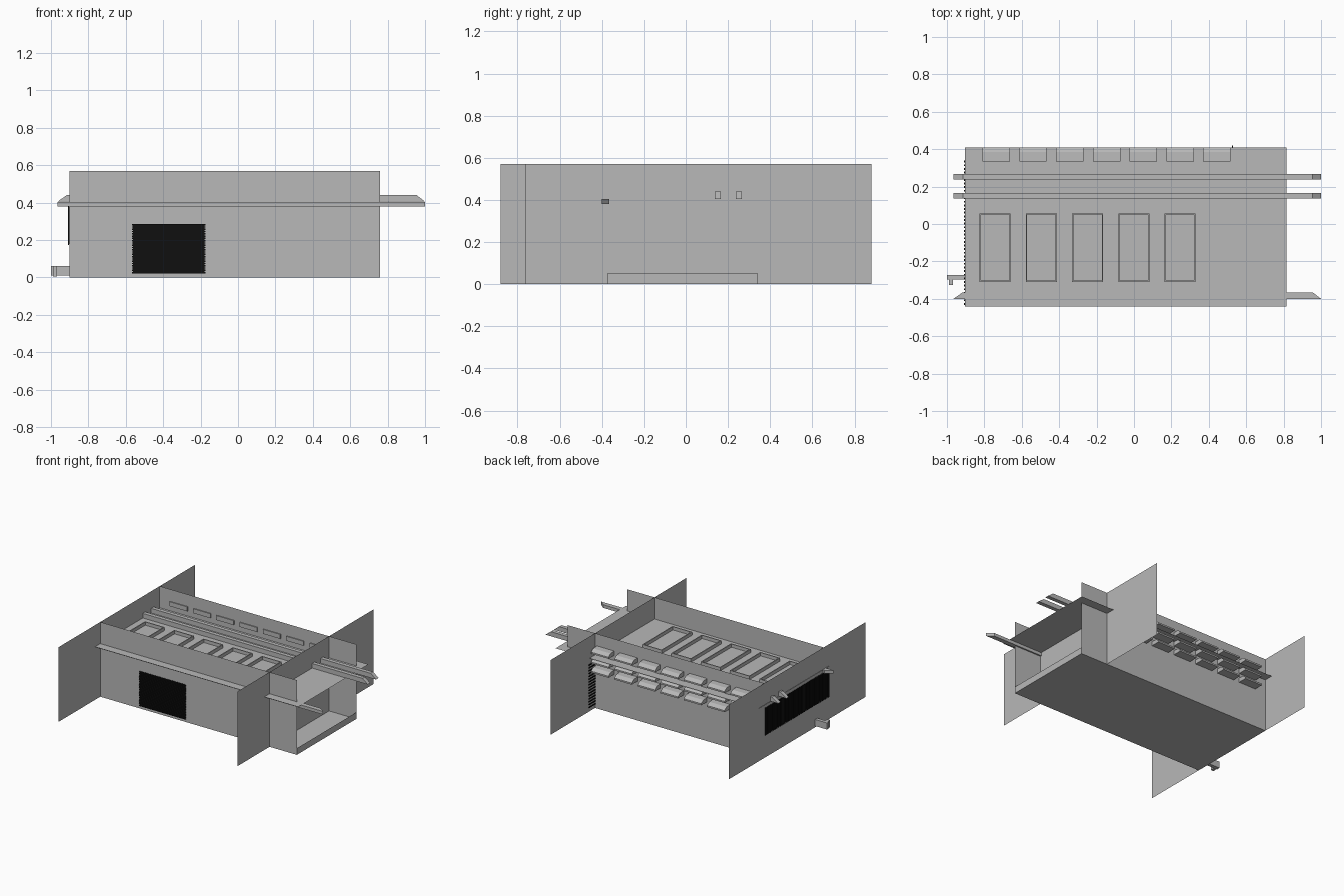
import bpy
import bmesh

cube = bpy.data.objects.get("Cube")
if cube:
    bpy.data.objects.remove(cube, do_unlink=True)


def material(name, value):
    mat = bpy.data.materials.new(name)
    mat.use_nodes = True
    color = (value, value, value, 1)
    mat.diffuse_color = color
    mat.node_tree.nodes["Principled BSDF"].inputs["Base Color"].default_value = color
    return mat


GREY = material("plain grey", 0.48)
BLACK = material("grille black", 0.005)

# Overall layout
LEFT, RIGHT, PARTITION = -0.9, 0.76, 0.53
FRONT, BACK = -0.376, 0.341
TOP, ROOF = 0.57, 0.405


def finish(name, bm, mat):
    mesh = bpy.data.meshes.new(name)
    bm.to_mesh(mesh)
    bm.free()
    mesh.materials.append(mat)
    obj = bpy.data.objects.new(name, mesh)
    bpy.context.collection.objects.link(obj)
    return obj


def add_box(bm, x, y, z):
    """Box from three (low, high) ranges."""
    verts = bmesh.ops.create_cube(bm, size=1)["verts"]
    for v in verts:
        v.co = [r[0] if c < 0 else r[1] for c, r in zip(v.co, (x, y, z))]


def box(name, x, y, z, mat=GREY):
    bm = bmesh.new()
    add_box(bm, x, y, z)
    return finish(name, bm, mat)


def sheet(name, corners):
    """Single flat face."""
    bm = bmesh.new()
    bm.faces.new([bm.verts.new(c) for c in corners])
    return finish(name, bm, GREY)


def wall_x(name, x, y0, y1, top=TOP):
    sheet(name, [(x, y0, 0), (x, y1, 0), (x, y1, top), (x, y0, top)])


def wall_y(name, y):
    sheet(name, [(LEFT, y, 0), (RIGHT, y, 0), (RIGHT, y, TOP), (LEFT, y, TOP)])


def level(name, z, x0, x1, y0, y1):
    sheet(name, [(x0, y0, z), (x1, y0, z), (x1, y1, z), (x0, y1, z)])


def prism(bm, profile, place, low, high):
    """Extrude a 2D profile between two stations; place maps (a, b, t) to 3D."""
    ends = [[bm.verts.new(place(a, b, t)) for a, b in profile] for t in (low, high)]
    bm.faces.new(ends[0])
    bm.faces.new(ends[1][::-1])
    n = len(profile)
    for i in range(n):
        j = (i + 1) % n
        bm.faces.new((ends[0][j], ends[0][i], ends[1][i], ends[1][j]))
    bmesh.ops.recalc_face_normals(bm, faces=bm.faces[:])


# Wall, floor and roof sheets
wall_x("end_wall", LEFT, -0.88, 0.765)
wall_x("partition_wall", PARTITION, -0.765, 0.88)
wall_y("front_wall", FRONT)
wall_y("back_wall", BACK)
wall_x("porch_sill", RIGHT, FRONT, BACK, 0.05)
level("floor", 0, LEFT, RIGHT, FRONT, BACK)
level("roof", ROOF, LEFT - 0.003, 0.815, -0.44, 0.41)

# Long rails with chamfered ends
rail = [(-0.965, 0), (1.0, 0), (0.955, 0.035), (-0.915, 0.035)]
for i, y in enumerate((0.152, 0.252)):
    bm = bmesh.new()
    prism(bm, rail, lambda a, b, t: (a, t, ROOF + b), y - 0.015, y + 0.015)
    finish(f"roof_rail_{i + 1}", bm, GREY)
bm = bmesh.new()
prism(bm, rail, lambda a, b, t: (a, b - 0.4, t), 0.38, ROOF - 0.001)
finish("front_rail", bm, GREY)

# Raised skylight frames
for i in range(5):
    x0 = -0.825 + i * 0.247
    x1, y0, y1, w = x0 + 0.166, -0.31, 0.057, 0.007
    z = (ROOF, ROOF + 0.025)
    bm = bmesh.new()
    for x in ((x0, x0 + w), (x1 - w, x1)):
        add_box(bm, x, (y0, y1), z)
    for y in ((y0, y0 + w), (y1 - w, y1)):
        add_box(bm, (x0 + w, x1 - w), y, z)
    finish(f"skylight_frame_{i + 1}", bm, GREY)

# Three rows of hooded vents on the back wall
hood = [(0.333, 0.018), (0.385, 0.015), (0.41, -0.004), (0.41, -0.016), (0.333, -0.016)]
for row, z in enumerate((0.46, 0.385, 0.315)):
    bm = bmesh.new()
    for i in range(7):
        x = -0.81 + i * 0.1965
        prism(bm, hood, lambda a, b, t: (t, a, z + b), x, x + 0.147)
    finish(f"vent_row_{row + 1}", bm, GREY)

# Front grille of horizontal slats
bm = bmesh.new()
add_box(bm, (-0.562, -0.178), (FRONT - 0.004, FRONT - 0.001), (0.022, 0.286))
for i in range(22):
    z = 0.022 + i * 0.0122
    add_box(bm, (-0.567, -0.173), (FRONT - 0.009, FRONT - 0.003), (z, z + 0.007))
finish("front_grille", bm, BLACK)

# End grille of upright slats
bm = bmesh.new()
add_box(bm, (LEFT - 0.004, LEFT - 0.001), (-0.43, 0.335), (0.178, 0.377))
for i in range(40):
    y = -0.432 + i * 0.0195
    add_box(bm, (LEFT - 0.008, LEFT - 0.003), (y, y + 0.01), (0.173, 0.382))
finish("end_grille", bm, BLACK)

# Narrow ladder of slats on the partition
bm = bmesh.new()
for i in range(16):
    z = 0.03 + i * 0.0215
    add_box(bm, (PARTITION - 0.006, PARTITION - 0.001), (BACK, 0.42), (z, z + 0.008))
finish("partition_slats", bm, BLACK)

# Small coupling bracket at the end
box("coupling_bar", (-1.0, LEFT), (-0.298, -0.272), (0.01, 0.06))
box("coupling_pin", (-0.99, -0.967), (-0.325, -0.298), (0.005, 0.06))
